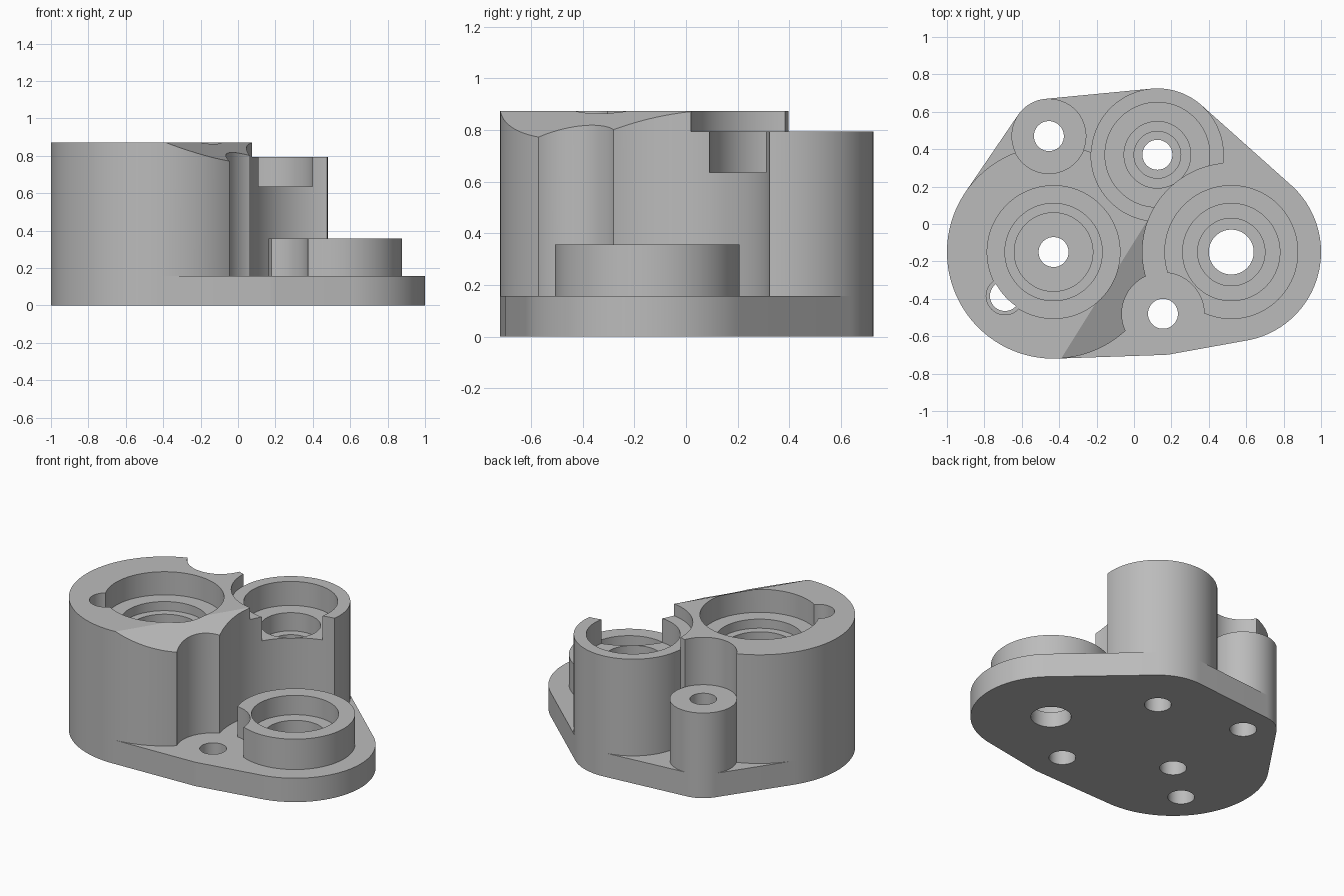
import bpy, bmesh, math
from mathutils import Matrix, Vector
from mathutils.geometry import convex_hull_2d

cube = bpy.data.objects.get("Cube")
if cube:
    bpy.data.objects.remove(cube, do_unlink=True)

grey = bpy.data.materials.new("plain grey")
grey.use_nodes = True
grey.diffuse_color = (0.5, 0.5, 0.5, 1)
grey.node_tree.nodes["Principled BSDF"].inputs["Base Color"].default_value = (0.5, 0.5, 0.5, 1)

# Main axes of the housing and heights
LARGE, MEDIUM, LOW = (-0.43, -0.15), (0.125, 0.37), (0.52, -0.15)
POST, FRONT, SIDE = (-0.455, 0.47), (0.155, -0.48), (-0.69, -0.385)
PLATE, OVER = 0.157, 1.2
LARGE_TOP, MEDIUM_TOP, LOW_TOP, POST_TOP = 0.872, 0.793, 0.357, 0.56


def ring(center, radius, count=128):
    return [Vector((center[0] + radius * math.cos(math.tau * i / count),
                    center[1] + radius * math.sin(math.tau * i / count)))
            for i in range(count)]


def prism(name, outline, low, high):
    """Extrude a closed outline between two heights."""
    bm = bmesh.new()
    face = bm.faces.new([bm.verts.new((p.x, p.y, low)) for p in outline])
    top = bmesh.ops.extrude_face_region(bm, geom=[face])["geom"]
    bmesh.ops.translate(bm, vec=(0, 0, high - low),
                        verts=[v for v in top if isinstance(v, bmesh.types.BMVert)])
    bmesh.ops.recalc_face_normals(bm, faces=bm.faces)
    mesh = bpy.data.meshes.new(name)
    bm.to_mesh(mesh)
    bm.free()
    mesh.materials.append(grey)
    obj = bpy.data.objects.new(name, mesh)
    bpy.context.collection.objects.link(obj)
    return obj


def cylinder(name, center, radius, low, high):
    return prism(name, ring(center, radius), low, high)


def subtract(obj, cutter):
    mod = obj.modifiers.new("cut", "BOOLEAN")
    mod.operation, mod.solver, mod.object = "DIFFERENCE", "EXACT", cutter
    bpy.context.view_layer.objects.active = obj
    bpy.ops.object.modifier_apply(modifier=mod.name)
    bpy.data.objects.remove(cutter, do_unlink=True)


def bore(obj, center, radius, low=-0.1):
    subtract(obj, cylinder("cutter", center, radius, low, OVER))


# Base plate wrapped around every boss
points = []
for center, radius in ((LARGE, 0.57), (MEDIUM, 0.355), (LOW, 0.48), (POST, 0.2), (FRONT, 0.22)):
    points += ring(center, radius)
plate = prism("base_plate", [points[i] for i in convex_hull_2d(points)], 0, PLATE)
for center in (LARGE, MEDIUM, POST, FRONT, SIDE):
    bore(plate, center, 0.08)
bore(plate, LOW, 0.12)
bore(plate, LOW, 0.18, 0.1)

# Large boss, relieved around its neighbours
large = cylinder("large_boss", LARGE, 0.57, PLATE, LARGE_TOP)
for center, radius in ((MEDIUM, 0.355), (LOW, 0.475), (FRONT, 0.22), (POST, 0.2)):
    bore(large, center, radius)

# Sloped cut on its front corner
along = Vector((0.53, 0.848, 0)).normalized()
up = Vector((along.y * 0.47, -along.x * 0.47, 1)).normalized()
block = prism("cutter", [Vector(p) for p in ((-1, -1), (1, -1), (1, 1), (-1, 1))], 0, 1)
block.data.transform(Matrix((along, up.cross(along), up)).transposed().to_4x4())
block.data.transform(Matrix.Translation((-0.165, -0.36, LARGE_TOP)))
subtract(large, block)

# Side drain hole with its notch, then the stepped bore
drain = cylinder("cutter", SIDE, 0.08, 0, OVER)
bore(drain, LARGE, 0.352)
subtract(large, drain)
bore(large, SIDE, 0.1, 0.722)
for radius, low in ((0.355, 0.72), (0.26, 0.66), (0.21, 0.45), (0.08, -0.1)):
    bore(large, LARGE, radius, low)

# Medium boss, opened where the low boss needs clearance
medium = cylinder("medium_boss", MEDIUM, 0.355, PLATE, MEDIUM_TOP)
for radius, low in ((0.28, 0.635), (0.178, 0.515), (0.125, 0.4), (0.08, -0.1)):
    bore(medium, MEDIUM, radius, low)
bore(medium, LOW, 0.475)

# Low boss
low_boss = cylinder("low_boss", LOW, 0.358, PLATE, LOW_TOP)
bore(low_boss, FRONT, 0.22)
bore(low_boss, LOW, 0.26, 0.23)
bore(low_boss, LOW, 0.18)

# Screw post at the back
post = cylinder("screw_post", POST, 0.2, PLATE, POST_TOP)
bore(post, POST, 0.08)

# Smooth round walls with crisp rims
parts = (plate, large, medium, low_boss, post)
bpy.ops.object.select_all(action="DESELECT")
for part in parts:
    part.select_set(True)
bpy.context.view_layer.objects.active = plate
bpy.ops.object.shade_smooth_by_angle(angle=math.radians(25))
